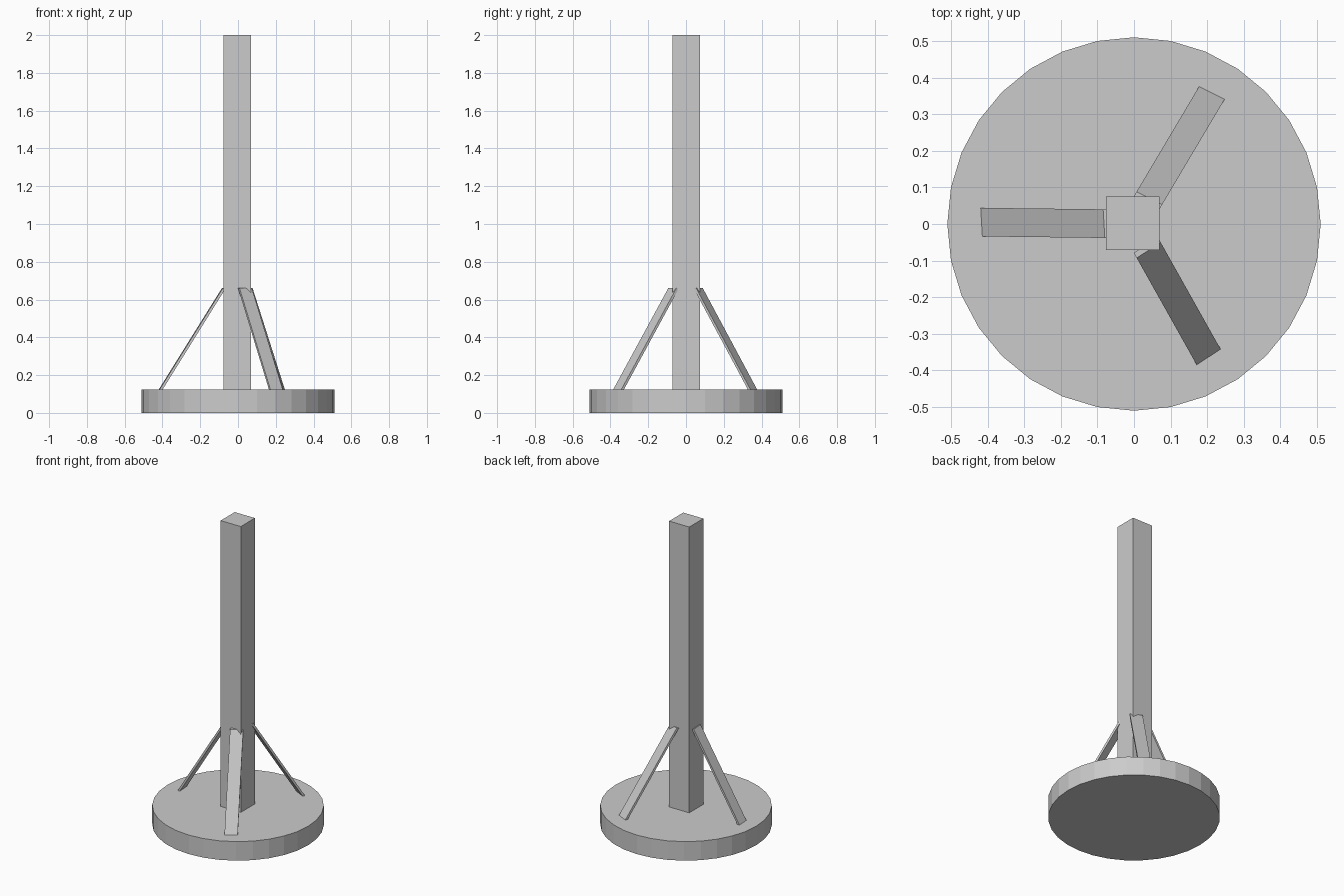
import bpy, bmesh
from math import radians
from mathutils import Matrix

if "Cube" in bpy.data.objects:
    bpy.data.objects.remove(bpy.data.objects["Cube"])

BASE_R, BASE_H, TOTAL_H = 0.51, 0.125, 2.0


def make_object(name, bm):
    bmesh.ops.recalc_face_normals(bm, faces=bm.faces)
    mesh = bpy.data.meshes.new(name)
    bm.to_mesh(mesh)
    bm.free()
    obj = bpy.data.objects.new(name, mesh)
    bpy.context.collection.objects.link(obj)
    return obj


def brace(name, angle):
    # Flat slanted slab: u points outward, v sideways, both ends cut level
    width, thick, skew = 0.039, 0.016, 0.07
    bm = bmesh.new()
    bmesh.ops.create_cube(bm, size=2)
    for v in bm.verts:
        outer = 0.082 if v.co.z > 0 else 0.426
        z = 0.662 if v.co.z > 0 else 0.11
        side = v.co.y * width
        u = outer - skew * side - (thick if v.co.x < 0 else 0)
        v.co = (u, side, z)
    bm.transform(Matrix.Rotation(radians(angle), 4, 'Z'))
    return make_object(name, bm)


# Round base
bpy.ops.mesh.primitive_cylinder_add(vertices=32, radius=BASE_R, depth=BASE_H,
                                    location=(0, 0, BASE_H / 2))
bpy.context.object.name = "round_base"

# Square post standing on the base
bm = bmesh.new()
post_bottom = BASE_H - 0.01
bmesh.ops.create_cube(bm, size=1)
bmesh.ops.scale(bm, vec=(0.146, 0.146, TOTAL_H - post_bottom), verts=bm.verts)
bmesh.ops.translate(bm, vec=(-0.003, 0.002, (TOTAL_H + post_bottom) / 2), verts=bm.verts)
make_object("post", bm)

# Three braces around the post
for i in range(3):
    brace(f"brace_{i + 1}", 59.3 + 120 * i)
